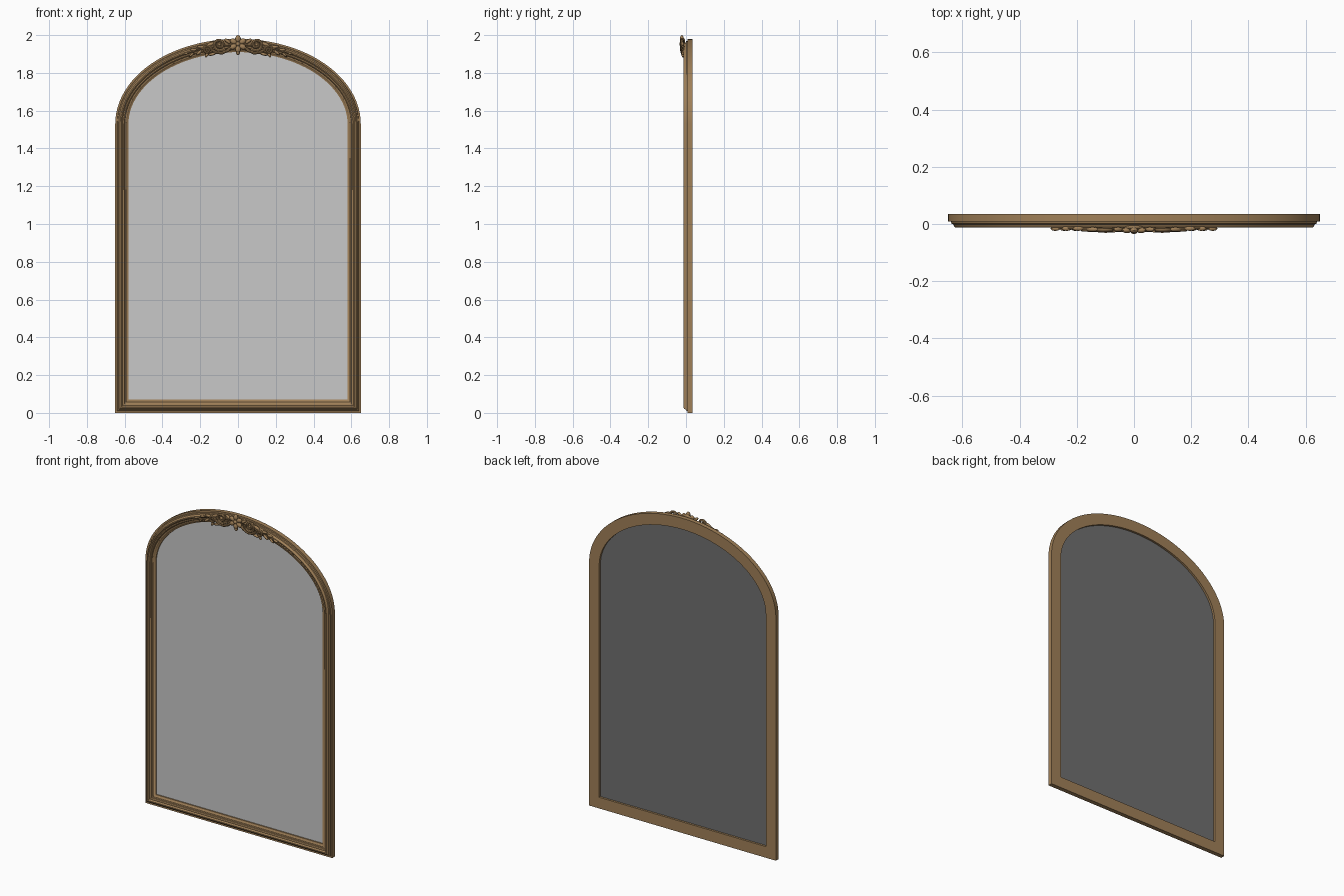
import bpy, bmesh, math
from mathutils import Vector

if "Cube" in bpy.data.objects:
    bpy.data.objects.remove(bpy.data.objects["Cube"])


def material(name, rgb):
    m = bpy.data.materials.new(name)
    lin = [((c / 255 + 0.055) / 1.055) ** 2.4 for c in rgb]
    m.diffuse_color = (*lin, 1)
    m.use_nodes = True
    m.node_tree.nodes["Principled BSDF"].inputs["Base Color"].default_value = m.diffuse_color
    return m


GOLD = material("antique_gold", (160, 128, 88))
GLASS = material("mirror_silver", (200, 200, 200))
BACK = material("backing_grey", (111, 111, 111))

# Outline of the frame: straight sides, square bottom, elliptical arch
W, SPRING, RISE, ARC = 0.65, 1.53, 0.45, 48
outline = [Vector((-W, 0)), Vector((W, 0))]
for i in range(ARC + 1):
    a = math.pi * i / ARC
    outline.append(Vector((W * math.cos(a), SPRING + RISE * math.sin(a))))


def inset(d):
    """Outline moved inward by d with mitred corners."""
    out, n = [], len(outline)
    for i, p in enumerate(outline):
        d1 = (p - outline[i - 1]).normalized()
        d2 = (outline[(i + 1) % n] - p).normalized()
        n1, n2 = Vector((-d1.y, d1.x)), Vector((-d2.y, d2.x))
        out.append(p + (n1 + n2) * (d / (1 + n1.dot(n2))))
    return out


def finish(bm, name, mat, smooth=True):
    mesh = bpy.data.meshes.new(name)
    bm.to_mesh(mesh)
    bm.free()
    mesh.materials.append(mat)
    ob = bpy.data.objects.new(name, mesh)
    bpy.context.collection.objects.link(ob)
    if smooth:
        shade(ob)
    return ob


def shade(ob):
    bpy.ops.object.select_all(action='DESELECT')
    ob.select_set(True)
    bpy.context.view_layer.objects.active = ob
    bpy.ops.object.shade_smooth_by_angle(angle=math.radians(35))


# Moulded frame: stepped profile (inset, y) swept around the outline
profile = [(0, .035), (0, .008), (.010, .008), (.012, .001), (.018, -.001),
           (.021, -.009), (.026, -.013), (.032, -.013), (.036, -.009),
           (.039, -.005), (.045, -.006), (.049, -.004), (.051, .001),
           (.058, .003), (.062, .008), (.070, .011), (.070, .035)]
bm = bmesh.new()
rings = [[bm.verts.new((p.x, y, p.y)) for p in inset(d)] for d, y in profile]
for k, ring in enumerate(rings):
    nxt = rings[(k + 1) % len(rings)]
    for i in range(len(ring)):
        j = (i + 1) % len(ring)
        bm.faces.new((ring[i], ring[j], nxt[j], nxt[i]))
bmesh.ops.recalc_face_normals(bm, faces=bm.faces)
finish(bm, "frame", GOLD)


# Mirror glass in front, backing sheet behind
def sheet(name, y, facing, mat):
    bm = bmesh.new()
    f = bm.faces.new([bm.verts.new((p.x, y, p.y)) for p in inset(.069)])
    f.normal_update()
    if f.normal.y * facing < 0:
        f.normal_flip()
    finish(bm, name, mat, False)


sheet("mirror_glass", .018, -1, GLASS)
sheet("mirror_backing", .022, 1, BACK)


# Carved ornament helpers
def blob(name, x, z, length, width, angle=0, y=-.018, depth=.010):
    """Flattened ellipsoid lying on the frame, long axis turned by angle."""
    bm = bmesh.new()
    bmesh.ops.create_uvsphere(bm, u_segments=14, v_segments=8, radius=1)
    c, s = math.cos(angle), math.sin(angle)
    for v in bm.verts:
        u, w = v.co.x * length, v.co.y * width
        v.co = (x + u * c - w * s, y - v.co.z * depth, z + u * s + w * c)
    bmesh.ops.recalc_face_normals(bm, faces=bm.faces)
    finish(bm, name, GOLD)


def stem(name, pts, r0, r1, y):
    """Tapered round stem through (x, z) points."""
    cu = bpy.data.curves.new(name, 'CURVE')
    cu.dimensions = '3D'
    cu.bevel_depth, cu.bevel_resolution = 1, 2
    cu.use_fill_caps = True
    sp = cu.splines.new('POLY')
    sp.points.add(len(pts) - 1)
    for i, (x, z) in enumerate(pts):
        sp.points[i].co = (x, y, z, 1)
        sp.points[i].radius = r0 + (r1 - r0) * i / (len(pts) - 1)
    ob = bpy.data.objects.new(name, cu)
    bpy.context.collection.objects.link(ob)
    cu.materials.append(GOLD)
    bpy.ops.object.select_all(action='DESELECT')
    ob.select_set(True)
    bpy.context.view_layer.objects.active = ob
    bpy.ops.object.convert(target='MESH')
    shade(bpy.context.view_layer.objects.active)


def spiral(cx, cz, r0, r1, a0, turns, n=30):
    return [(cx + (r0 + (r1 - r0) * i / n) * math.cos(a0 + turns * math.tau * i / n),
             cz + (r0 + (r1 - r0) * i / n) * math.sin(a0 + turns * math.tau * i / n))
            for i in range(n + 1)]


def arch_z(x, d=.035):
    return SPRING + RISE * math.sqrt(1 - (x / W) ** 2) - d


# Central rosette
CZ = 1.953
blob("rosette_base", 0, CZ, .034, .034, 0, -.014, .010)
for i in range(6):
    a = math.pi / 2 + i * math.tau / 6
    blob("rosette_petal", .028 * math.cos(a), CZ + .028 * math.sin(a),
         .019, .014, a, -.022, .010)
blob("rosette_bead", 0, CZ, .012, .012, 0, -.026, .009)
blob("rosette_drop", 0, 1.908, .014, .010, math.pi / 2)

# Scrolls and leaves, mirrored left and right
for s in (-1, 1):
    def flip(pts):
        return [(s * x, z) for x, z in pts]

    def leaf(x, z, length, width, deg, y=-.016):
        blob("leaf", s * x, z, length, width, s * math.radians(deg), y, .008)

    stem("large_scroll", flip(spiral(.098, 1.95, .034, .007, -2.6, 1.6)), .009, .006, -.021)
    blob("scroll_eye", s * .098, 1.95, .009, .009, 0, -.023, .009)
    stem("lower_scroll", flip([(.035, 1.935), (.055, 1.918), (.085, 1.905), (.115, 1.908),
                               (.14, 1.922)] + spiral(.163, 1.922, .022, .006, 2.6, -1.3, 20)),
         .008, .005, -.020)
    tail = [(.13 + .016 * i, arch_z(.13 + .016 * i, .03 + .006 * math.sin(i * .9)))
            for i in range(11)]
    stem("tail_stem", flip(tail), .008, .003, -.014)
    leaf(.055, 1.968, .020, .009, 35, -.019)
    leaf(.145, 1.952, .024, .010, -25, -.019)
    leaf(.135, 1.900, .022, .008, -15)
    leaf(.165, 1.896, .016, .008, -60)
    leaf(.195, 1.938, .020, .008, 5)
    leaf(.205, 1.908, .020, .008, -40)
    leaf(.235, 1.923, .018, .007, 0)
    leaf(.245, 1.897, .018, .006, -40)
    leaf(.275, 1.902, .018, .006, -20)
